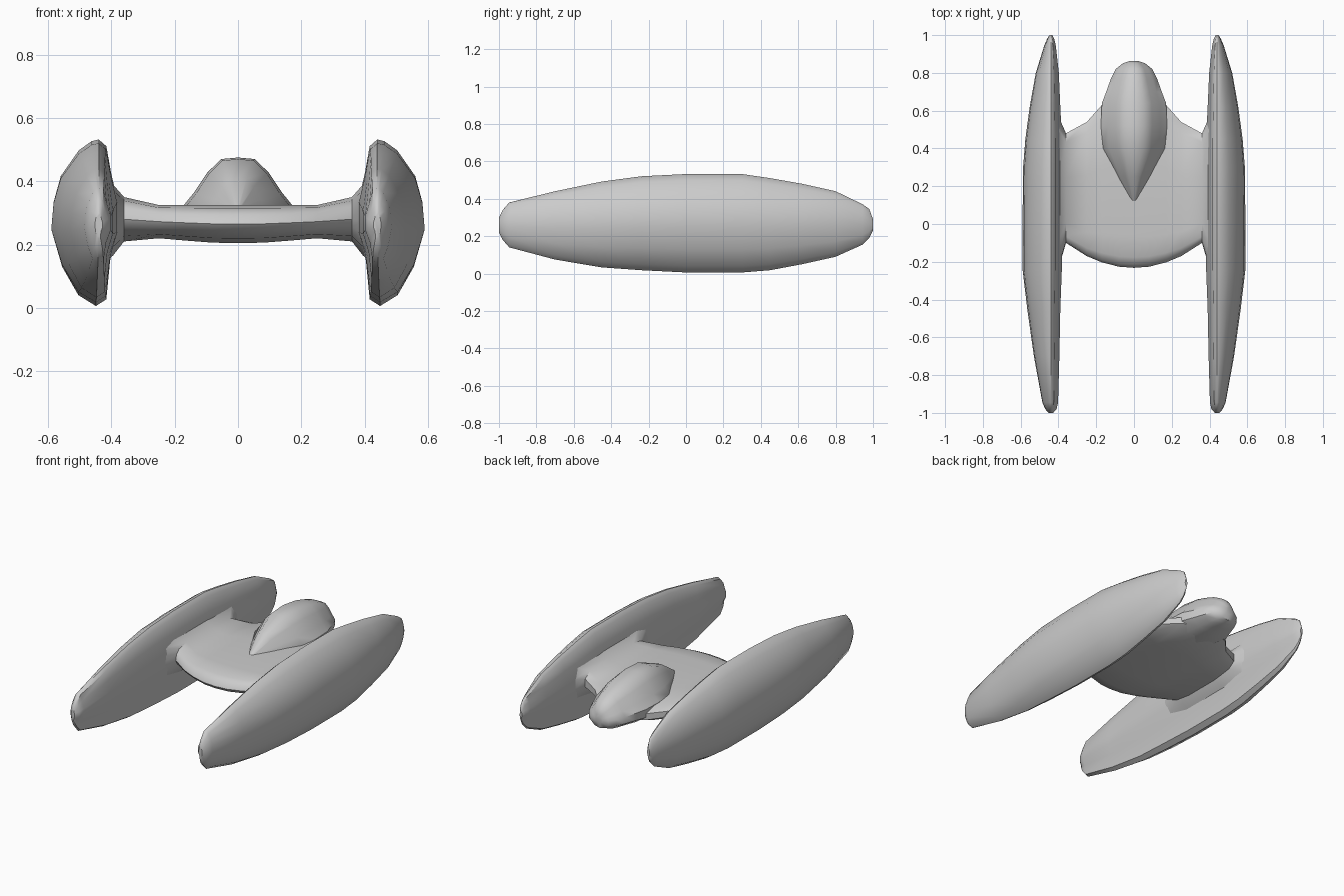
import bpy, bmesh, math

if "Cube" in bpy.data.objects:
    bpy.data.objects.remove(bpy.data.objects["Cube"])


def loft(name, rings):
    """Skin a list of closed rings and cap both ends."""
    bm = bmesh.new()
    loops = [[bm.verts.new(p) for p in ring] for ring in rings]
    n = len(loops[0])
    for a, b in zip(loops, loops[1:]):
        for i in range(n):
            j = (i + 1) % n
            bm.faces.new((a[i], a[j], b[j], b[i]))
    bm.faces.new(loops[0])
    bm.faces.new(loops[-1])
    bmesh.ops.recalc_face_normals(bm, faces=bm.faces)
    mesh = bpy.data.meshes.new(name)
    bm.to_mesh(mesh)
    bm.free()
    ob = bpy.data.objects.new(name, mesh)
    bpy.context.collection.objects.link(ob)
    bpy.ops.object.select_all(action='DESELECT')
    ob.select_set(True)
    bpy.context.view_layer.objects.active = ob
    bpy.ops.object.shade_smooth_by_angle(angle=math.radians(40))
    return ob


# Side pods: one asymmetric section (outward, up) swept along y
pod_section = [(0, 1), (.15, .98), (.42, .87), (.8, .56), (.95, .25), (1, -.08),
               (.77, -.53), (.43, -.87), (.06, -1), (-.4, -.92), (-.6, -.45),
               (-1, -.12), (-1, .25), (-.65, .6), (-.4, .92)]
# y, outer width, inner width, bottom z, top z
pod_stations = [(-1, .012, .012, .22, .30), (-.98, .03, .03, .18, .34),
                (-.945, .045, .038, .14, .38), (-.7, .09, .045, .075, .44),
                (-.45, .125, .05, .033, .492), (-.24, .15, .058, .018, .52),
                (0, .15, .06, .006, .532), (.3, .147, .06, .006, .532),
                (.45, .135, .058, .018, .51), (.62, .112, .05, .05, .48),
                (.8, .08, .042, .09, .44), (.945, .035, .026, .155, .37),
                (.98, .02, .018, .19, .345), (1, .008, .008, .23, .29)]
for side, label in ((-1, "left_pod"), (1, "right_pod")):
    rings = []
    for y, wo, wi, zb, zt in pod_stations:
        mid, half = (zt + zb) / 2, (zt - zb) / 2
        rings.append([(side * (.44 + u * (wo if u > 0 else wi)), y, mid + v * half)
                      for u, v in pod_section])
    loft(label, rings)

# Wing body: chord profile (fraction along y, fraction of height) swept along x
chord = [(0, .5), (.015, .75), (.06, .92), (.18, 1), (.6, 1), (.92, .93), (1, .7),
         (1, .35), (.92, .12), (.7, 0), (.3, 0), (.1, .12), (.02, .32)]
# x, front y, rear y, bottom z, top z
half_span = [(0, -.232, .70, .205, .325), (.08, -.226, .68, .206, .325),
             (.17, -.203, .63, .213, .325), (.25, -.17, .54, .22, .325),
             (.36, -.10, .48, .21, .35), (.395, -.22, .56, .165, .39),
             (.43, -.38, .68, .14, .42)]
span = [(-x, *r) for x, *r in reversed(half_span[1:])] + half_span
loft("wing_body", [[(x, yf + t * (yr - yf), zb + h * (zt - zb)) for t, h in chord]
                   for x, yf, yr, zb, zt in span])

# Raised cabin: half section (width fraction, height fraction above the wing), mirrored
# y, half width, bottom z, shoulder z, top z
cabin_stations = [(.12, .02, .25, .31, .322), (.25, .09, .23, .315, .41),
                  (.4, .165, .22, .32, .47), (.52, .175, .215, .32, .475),
                  (.64, .17, .215, .32, .458), (.70, .147, .22, .315, .443),
                  (.77, .122, .225, .31, .42), (.82, .097, .23, .305, .392),
                  (.85, .06, .24, .30, .36), (.862, .025, .27, .30, .33)]
rings = []
for y, w, zb, zs, zt in cabin_stations:
    h = zt - zs
    half = [(.3 * w, zt - .03 * h), (.55 * w, zs + .7 * h), (.8 * w, zs + .28 * h),
            (w, zs), (.97 * w, zs * .5 + zb * .5), (.6 * w, zb + .01)]
    pts = [(0, zt)] + half + [(0, zb)] + [(-x, z) for x, z in reversed(half)]
    rings.append([(x, y, z) for x, z in pts])
loft("cabin", rings)
